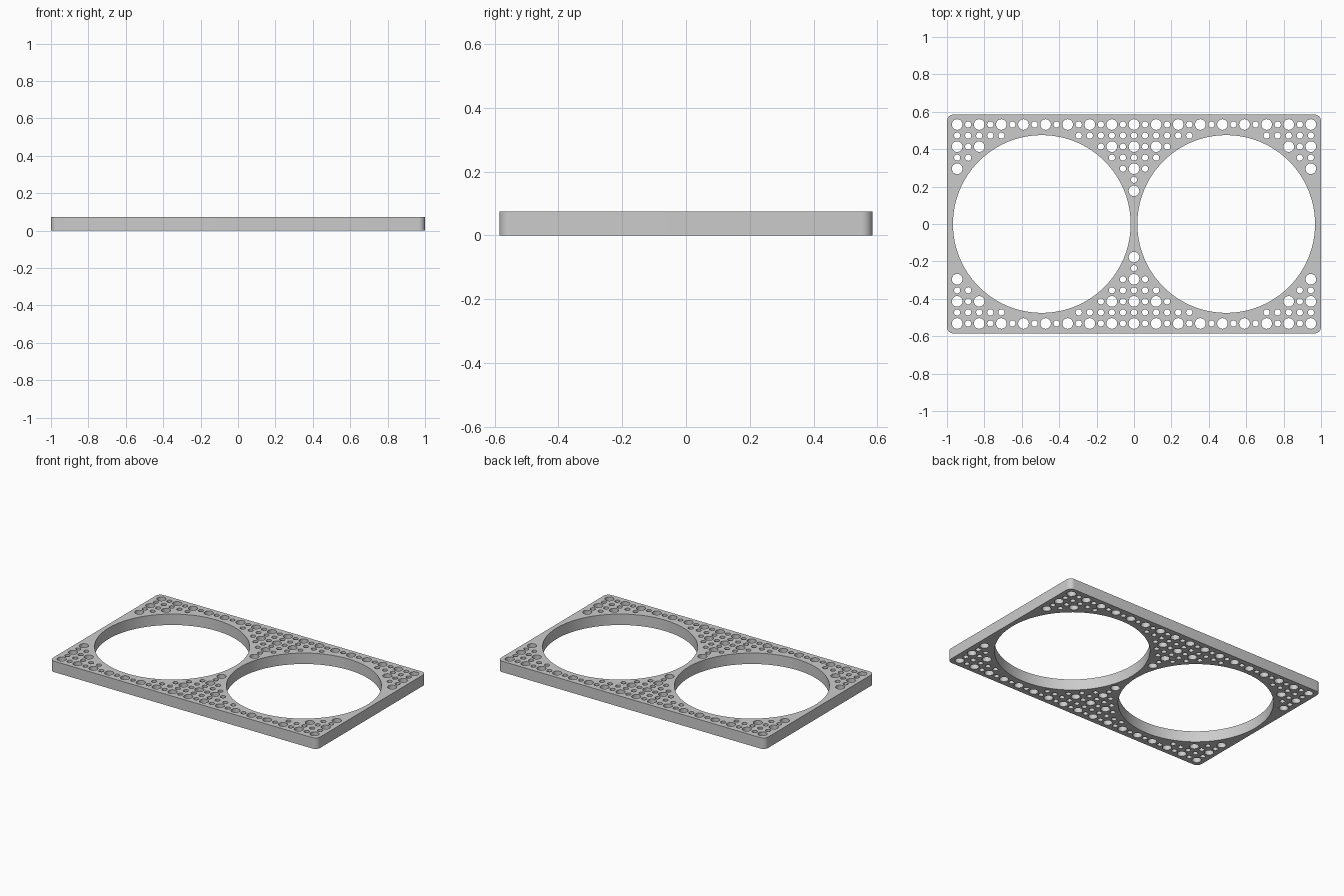
import bpy
import bmesh
from math import cos, sin, pi

if "Cube" in bpy.data.objects:
    bpy.data.objects.remove(bpy.data.objects["Cube"], do_unlink=True)

HALF_X, HALF_Y, HEIGHT, CORNER = 1.0, 0.585, 0.074, 0.035
PITCH = 0.0591
BIG, SMALL = 0.0285, 0.0165
RING_X, RING_R = 0.493, 0.475

grey = bpy.data.materials.new("plain grey")
grey.use_nodes = True
colour = (0.6, 0.6, 0.6, 1)
grey.diffuse_color = colour
grey.node_tree.nodes["Principled BSDF"].inputs["Base Color"].default_value = colour

bm = bmesh.new()


def add_loop(points):
    verts = [bm.verts.new((x, y, 0)) for x, y in points]
    for a, b in zip(verts, verts[1:] + verts[:1]):
        bm.edges.new((a, b))


def arc(cx, cy, r, start, sweep, steps):
    return [(cx + r * cos(start + sweep * k / steps),
             cy + r * sin(start + sweep * k / steps)) for k in range(steps)]


def circle(cx, cy, r, sides):
    add_loop(arc(cx, cy, r, 0, 2 * pi, sides))


# Rounded outline of the plate
outline = []
for q, (sx, sy) in enumerate([(1, 1), (-1, 1), (-1, -1), (1, -1)]):
    # nine points including both ends of the quarter turn
    outline += arc(sx * (HALF_X - CORNER), sy * (HALF_Y - CORNER),
                   CORNER, q * pi / 2, pi / 2 * 9 / 8, 9)
add_loop(outline)

# Two large round openings
for side in (-1, 1):
    circle(side * RING_X, 0, RING_R, 128)

# Perforations: per row, reach of the middle group and start of the corner groups
rows = {9: (16, 16), 8: (5, 12), 7: (3, 14), 6: (2, 15),
        5: (1, 16), 4: (0, 17), 3: (0, 17)}
for j, (middle, corner) in rows.items():
    for i in range(-16, 17):
        if abs(i) <= middle or abs(i) >= corner:
            radius = BIG if i % 2 == 0 and j % 2 == 1 else SMALL
            for side in (-1, 1):
                circle(i * PITCH, side * j * PITCH, radius, 24)

# Fill the sheet and thicken it upwards
bmesh.ops.triangle_fill(bm, edges=bm.edges[:], use_beauty=True, normal=(0, 0, 1))
for face in bm.faces:
    face.normal_update()
    if face.normal.z < 0:
        face.normal_flip()
mesh = bpy.data.meshes.new("perforated_plate")
bm.to_mesh(mesh)
bm.free()
mesh.materials.append(grey)
plate = bpy.data.objects.new("perforated_plate", mesh)
bpy.context.collection.objects.link(plate)
solid = plate.modifiers.new("thickness", 'SOLIDIFY')
solid.thickness = HEIGHT
solid.offset = 1

bpy.ops.object.select_all(action='DESELECT')
plate.select_set(True)
bpy.context.view_layer.objects.active = plate
bpy.ops.object.modifier_apply(modifier=solid.name)
bpy.ops.object.shade_smooth_by_angle(angle=pi / 6)
